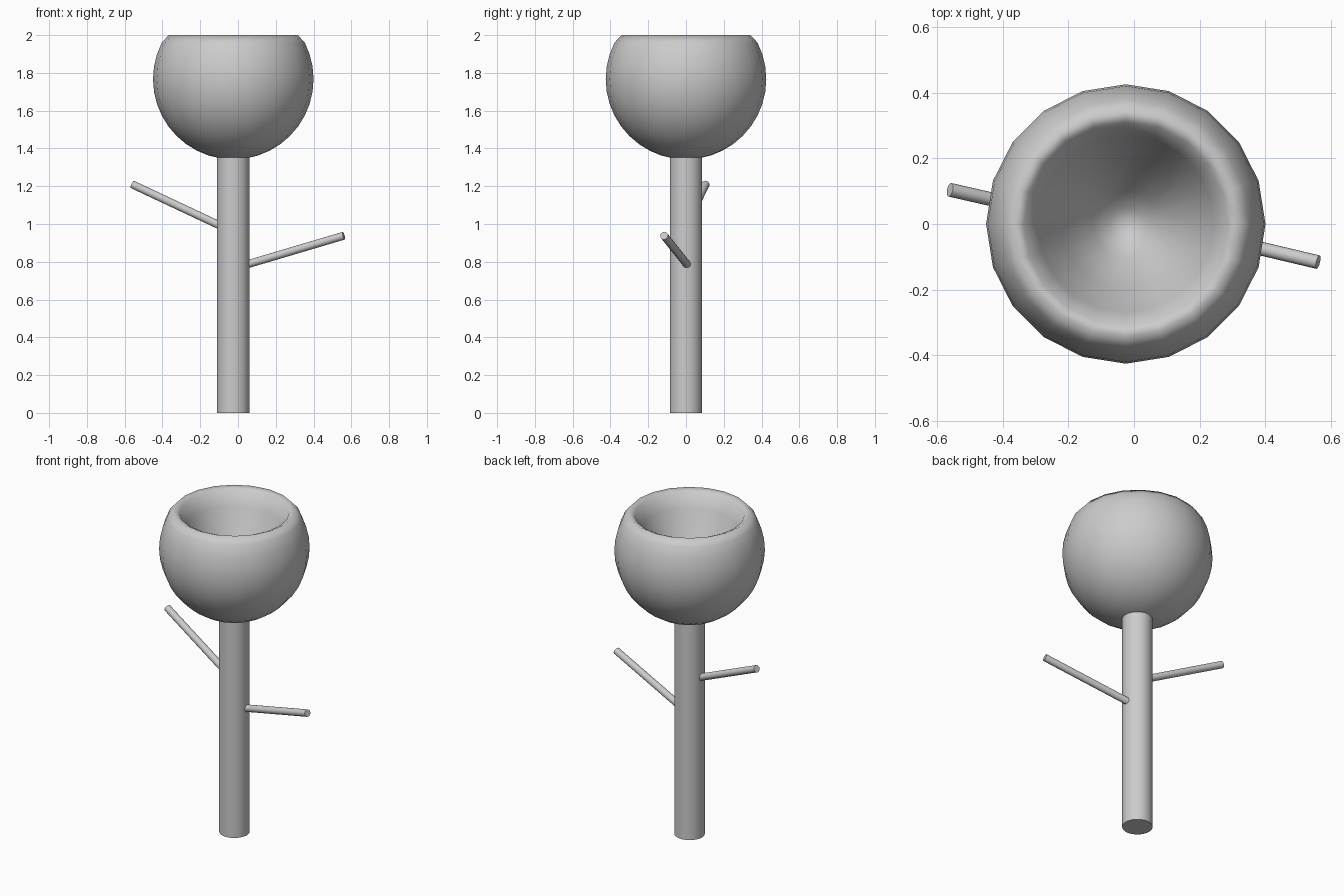
import bpy, bmesh, math
from mathutils import Vector

if "Cube" in bpy.data.objects:
    bpy.data.objects.remove(bpy.data.objects["Cube"])

CX = -0.025  # shared axis of trunk and bowl


def finish(name, bm, angle):
    bmesh.ops.recalc_face_normals(bm, faces=bm.faces)
    mesh = bpy.data.meshes.new(name)
    bm.to_mesh(mesh)
    bm.free()
    obj = bpy.data.objects.new(name, mesh)
    bpy.context.collection.objects.link(obj)
    bpy.ops.object.select_all(action='DESELECT')
    obj.select_set(True)
    bpy.context.view_layer.objects.active = obj
    bpy.ops.object.shade_smooth_by_angle(angle=math.radians(angle))
    return obj


def rod(name, start, end, radius, sides):
    a, b = Vector(start), Vector(end)
    bm = bmesh.new()
    bmesh.ops.create_cone(bm, cap_ends=True, segments=sides, radius1=radius,
                          radius2=radius, depth=(b - a).length)
    bm.transform((b - a).to_track_quat('Z', 'Y').to_matrix().to_4x4())
    bmesh.ops.translate(bm, verts=bm.verts, vec=(a + b) / 2)
    return finish(name, bm, 40)


def lathe(name, profile, sides):
    bm = bmesh.new()
    verts = [bm.verts.new((CX + r, 0, z)) for r, z in profile]
    edges = [bm.edges.new(pair) for pair in zip(verts, verts[1:])]
    bmesh.ops.spin(bm, geom=verts + edges, cent=(CX, 0, 0), axis=(0, 0, 1),
                   angle=math.tau, steps=sides, use_merge=True)
    bmesh.ops.remove_doubles(bm, verts=bm.verts, dist=0.0005)
    return finish(name, bm, 180)


# Trunk
rod("trunk", (CX, 0, 0), (CX, 0, 1.36), 0.086, 32)

# Hollow crown: spherical outside, steep bowl inside
R, CZ = 0.425, 1.767
outer = [(R * math.cos(math.radians(a)), CZ + R * math.sin(math.radians(a)))
         for a in range(-90, 28, 9)]
inner = [(0.342, 2.0), (0.31, 1.985), (0.27, 1.9), (0.2, 1.73),
         (0.1, 1.57), (0.05, 1.52), (0, 1.5)]
lathe("hollow_crown", outer + inner, 20)

# Branches
rod("left_branch", (-0.06, -0.01, 0.975), (-0.56, 0.104, 1.21), 0.021, 16)
rod("right_branch", (0.02, 0.012, 0.778), (0.56, -0.116, 0.938), 0.021, 16)
